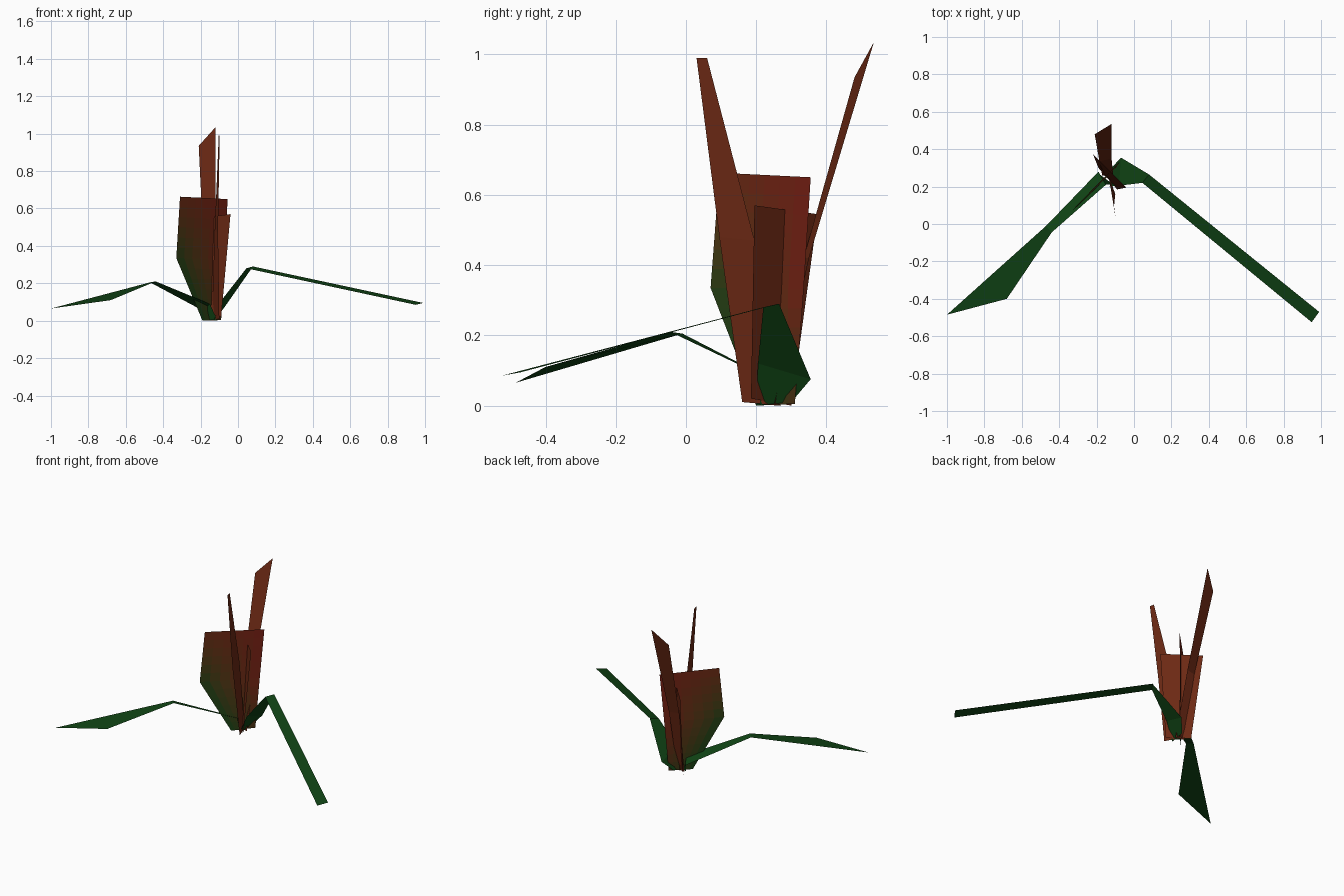
import bpy
from mathutils import Vector

if "Cube" in bpy.data.objects:
    bpy.data.objects.remove(bpy.data.objects["Cube"])

GREEN = (0.005, 0.055, 0.007)
BROWN = (0.15, 0.022, 0.007)
RED = (0.19, 0.013, 0.007)
OLIVE = (0.06, 0.03, 0.006)


def material(name, color):
    m = bpy.data.materials.get(name) or bpy.data.materials.new(name)
    m.diffuse_color = (*color, 1)
    m.use_nodes = True
    m.node_tree.nodes["Principled BSDF"].inputs["Base Color"].default_value = m.diffuse_color
    return m


def blade(name, pairs, colors, cells=1):
    """Ribbon through left/right edge pairs; colours blend over a grid of cells."""
    mesh = bpy.data.meshes.new(name)
    verts, faces, mats = [], [], []
    rows = []
    for i, (pair, cpair) in enumerate(zip(pairs, colors)):
        pair, cpair = [[Vector(v) for v in p] for p in (pair, cpair)]
        steps = cells if i < len(pairs) - 1 else 1
        for s in range(steps):
            t = s / steps
            if t:
                nxt = [Vector(v) for v in pairs[i + 1]]
                cnx = [Vector(v) for v in colors[i + 1]]
                rows.append(([a.lerp(b, t) for a, b in zip(pair, nxt)],
                             [a.lerp(b, t) for a, b in zip(cpair, cnx)]))
            else:
                rows.append((pair, cpair))
    for (l, r), _ in rows:
        verts += [l.lerp(r, k / cells) for k in range(cells + 1)]
    n = cells + 1
    for j in range(len(rows) - 1):
        c0, c1 = rows[j][1], rows[j + 1][1]
        for k in range(cells):
            a = j * n + k
            faces.append((a, a + 1, a + n + 1, a + n))
            t = (k + 0.5) / cells
            mats.append((c0[0].lerp(c0[1], t) + c1[0].lerp(c1[1], t)) / 2)
    mesh.from_pydata(verts, [], faces)
    for poly, c in zip(mesh.polygons, mats):
        m = material("leaf_" + "_".join(f"{v:.3f}" for v in c), c)
        if m.name not in mesh.materials:
            mesh.materials.append(m)
        poly.material_index = mesh.materials.find(m.name)
    obj = bpy.data.objects.new(name, mesh)
    bpy.context.collection.objects.link(obj)
    return obj


def plain(name, color, pairs):
    return blade(name, pairs, [(color, color)] * len(pairs))


# Drooping green leaves
plain("left_leaf", GREEN, [
    ((-0.19, 0.27, 0.01), (-0.11, 0.21, 0.0)),
    ((-0.19, 0.28, 0.055), (-0.15, 0.21, 0.09)),
    ((-0.47, -0.01, 0.205), (-0.44, -0.045, 0.21)),
    ((-1.0, -0.485, 0.065), (-0.68, -0.40, 0.11))])
plain("right_leaf", GREEN, [
    ((-0.12, 0.30, 0.01), (-0.13, 0.20, 0.0)),
    ((-0.07, 0.355, 0.075), (-0.08, 0.205, 0.12)),
    ((0.08, 0.265, 0.29), (0.045, 0.22, 0.28)),
    ((0.99, -0.47, 0.095), (0.95, -0.525, 0.085))])

# Tall upright brown blades
plain("front_blade", BROWN, [
    ((-0.10, 0.16, 0.01), (-0.14, 0.27, 0.0)),
    ((-0.107, 0.095, 0.48), (-0.125, 0.195, 0.47)),
    ((-0.098, 0.03, 0.99), (-0.103, 0.06, 0.99))])
plain("rear_blade", BROWN, [
    ((-0.17, 0.26, 0.0), (-0.11, 0.25, 0.0)),
    ((-0.185, 0.335, 0.42), (-0.12, 0.35, 0.42)),
    ((-0.21, 0.48, 0.935), (-0.12, 0.535, 1.035))])

# Shorter blade crossing the wide one
plain("cross_blade", BROWN, [
    ((-0.19, 0.30, 0.0), (-0.09, 0.185, 0.02)),
    ((-0.22, 0.375, 0.545), (-0.04, 0.195, 0.57))])

# Wide blade fading from green to red
blade("wide_blade", [
    ((-0.19, 0.20, 0.0), (-0.09, 0.31, 0.005)),
    ((-0.33, 0.07, 0.335), (-0.075, 0.335, 0.33)),
    ((-0.31, 0.095, 0.663), (-0.055, 0.355, 0.65))],
    [(GREEN, OLIVE), (GREEN, RED), (BROWN, RED)], cells=6)
